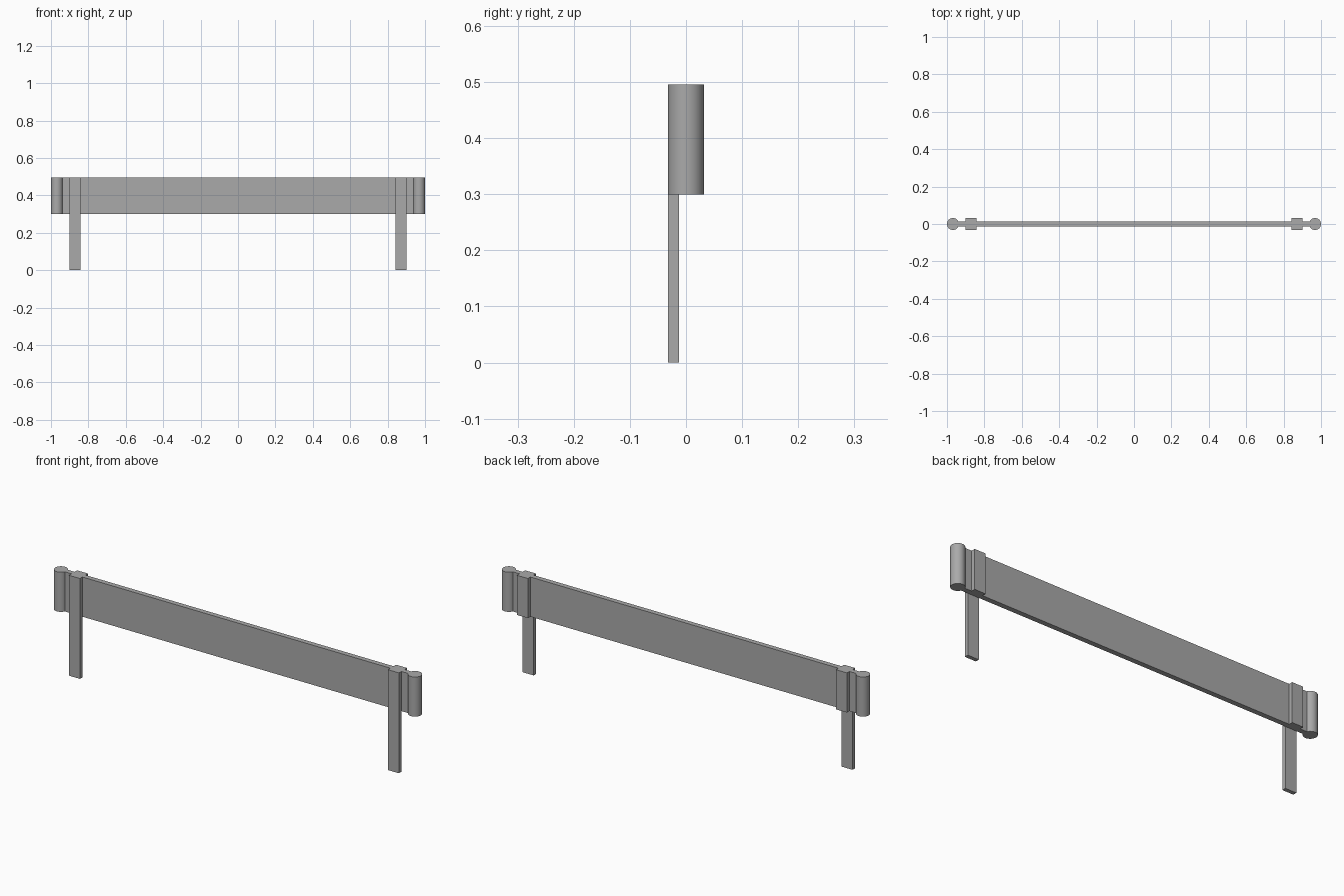
import bpy
import math

cube = bpy.data.objects.get("Cube")
if cube:
    bpy.data.objects.remove(cube, do_unlink=True)

# Single plain grey finish
grey = bpy.data.materials.new("plain grey")
grey.use_nodes = True
colour = (0.4, 0.4, 0.4, 1)
grey.diffuse_color = colour
grey.node_tree.nodes["Principled BSDF"].inputs["Base Color"].default_value = colour

TOP, BOTTOM = 0.496, 0.3      # height range of the rail
RADIUS = 0.032                # end cap radius, also half the full depth
HALF_RAIL = 0.0125            # half the rail thickness
CAP_X = 1 - RADIUS


def box(name, x, y, z):
    """Box spanning the given (low, high) ranges."""
    bpy.ops.mesh.primitive_cube_add(size=1, location=[sum(r) / 2 for r in (x, y, z)])
    ob = bpy.context.object
    ob.name = name
    ob.scale = [r[1] - r[0] for r in (x, y, z)]
    bpy.ops.object.transform_apply(location=False, rotation=False, scale=True)
    ob.data.materials.append(grey)
    return ob


# Long flat rail board
box("rail_board", (-CAP_X, CAP_X), (-HALF_RAIL, HALF_RAIL), (BOTTOM, TOP))

for side, s in (("left", 1), ("right", -1)):
    span = sorted((s * 0.842, s * 0.902))
    # Front post reaching the ground, and the clamp block behind the rail
    box(side + "_post", span, (-RADIUS, -HALF_RAIL), (0, TOP))
    box(side + "_back_block", span, (HALF_RAIL, RADIUS), (BOTTOM, TOP))
    # Rounded end of the rail
    bpy.ops.mesh.primitive_cylinder_add(
        vertices=32, radius=RADIUS, depth=TOP - BOTTOM,
        location=(s * CAP_X, 0, (TOP + BOTTOM) / 2))
    cap = bpy.context.object
    cap.name = side + "_end_cap"
    cap.data.materials.append(grey)
    bpy.ops.object.shade_smooth_by_angle(angle=math.radians(40))
